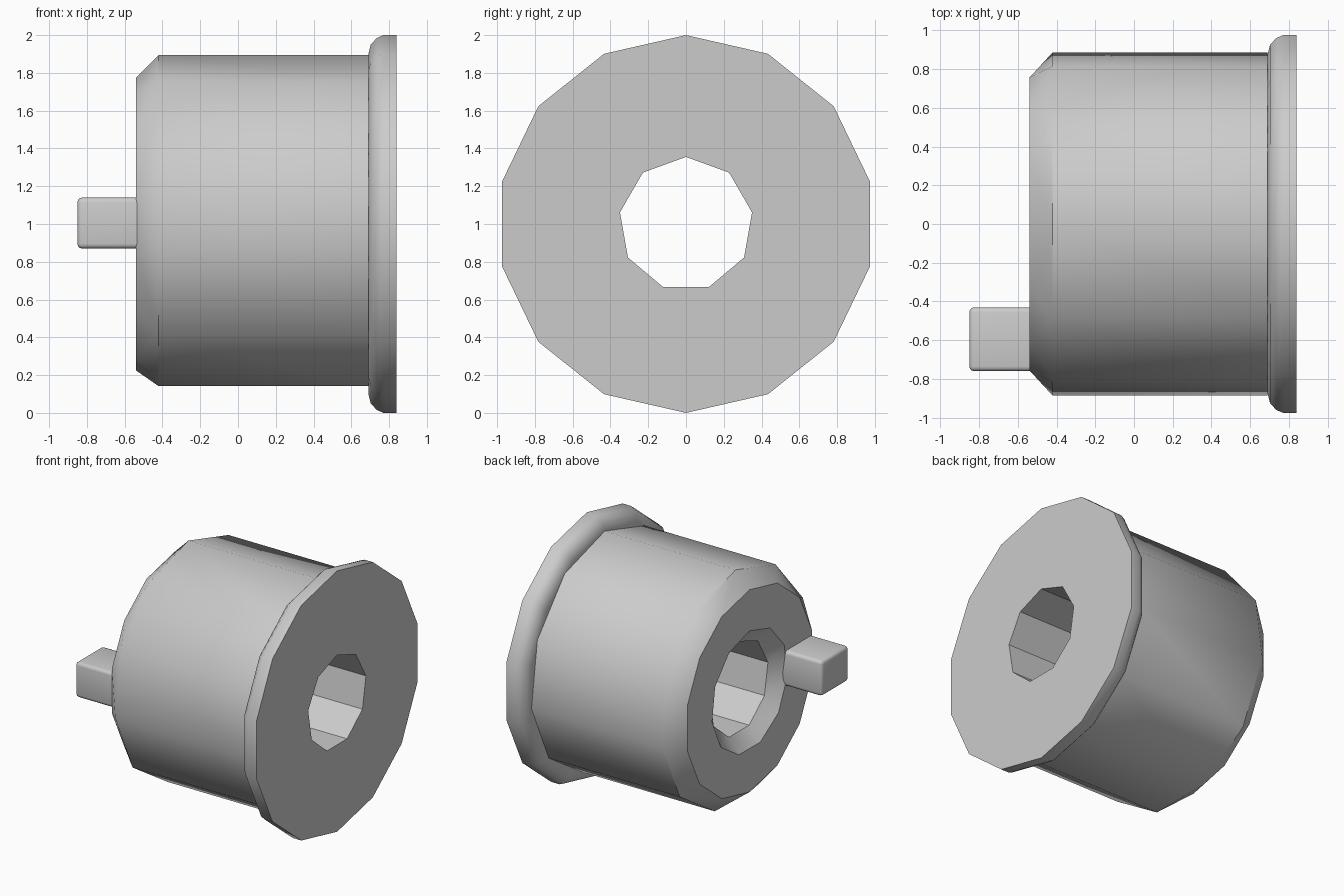
import bpy, bmesh, math

cube = bpy.data.objects.get("Cube")
if cube:
    bpy.data.objects.remove(cube, do_unlink=True)

CENTRE_Z = 1.0

grey = bpy.data.materials.new("plain grey")
grey.use_nodes = True
grey.diffuse_color = (0.6, 0.6, 0.6, 1)
grey.node_tree.nodes["Principled BSDF"].inputs["Base Color"].default_value = (0.6, 0.6, 0.6, 1)


def finish(bm, name):
    """Turn a bmesh into a grey object, smooth except at its sharp edges."""
    bmesh.ops.recalc_face_normals(bm, faces=bm.faces)
    mesh = bpy.data.meshes.new(name)
    bm.to_mesh(mesh)
    bm.free()
    mesh.materials.append(grey)
    obj = bpy.data.objects.new(name, mesh)
    bpy.context.collection.objects.link(obj)
    bpy.ops.object.select_all(action='DESELECT')
    obj.select_set(True)
    bpy.context.view_layer.objects.active = obj
    bpy.ops.object.shade_smooth_by_angle(angle=math.radians(36))
    return obj


def ring(bm, sides, radius, x):
    """Closed polygon around the x axis with one corner straight up."""
    verts = []
    for i in range(sides):
        a = math.tau * i / sides
        verts.append(bm.verts.new((x, radius * math.sin(a), CENTRE_Z + radius * math.cos(a))))
    return [bm.edges.new((verts[i - 1], verts[i])) for i in range(sides)]


def lathe(name, rings):
    """Bridge a chain of (sides, radius, x) rings."""
    bm = bmesh.new()
    loops = [ring(bm, *r) for r in rings]
    for a, b in zip(loops, loops[1:]):
        bmesh.ops.bridge_loops(bm, edges=a + b)
    return finish(bm, name)


# Drum with chamfered end, countersunk mouth and nine-sided bore
lathe("drum", [
    (11, 0.895, 0.69), (11, 0.895, -0.42), (14, 0.775, -0.54),
    (11, 0.46, -0.54), (9, 0.355, -0.45), (9, 0.355, 0.84),
])

# Rounded flange around the other end
lathe("flange", [
    (9, 0.355, 0.84), (14, 1.0, 0.84), (14, 1.0, 0.77), (14, 0.985, 0.735),
    (14, 0.95, 0.703), (14, 0.9, 0.69), (14, 0.85, 0.69),
])

# Drive key standing out from the chamfered end
bm = bmesh.new()
bmesh.ops.create_cube(bm, size=1)
for v in bm.verts:
    v.co.x = -0.675 + v.co.x * 0.35
    v.co.y = -0.595 + v.co.y * 0.33
    v.co.z = 1.005 + v.co.z * 0.27
outer_edges = [e for e in bm.edges if any(v.co.x < -0.8 for v in e.verts)]
bmesh.ops.bevel(bm, geom=outer_edges, offset=0.025, segments=3, profile=0.5, affect='EDGES')
finish(bm, "drive_key")
